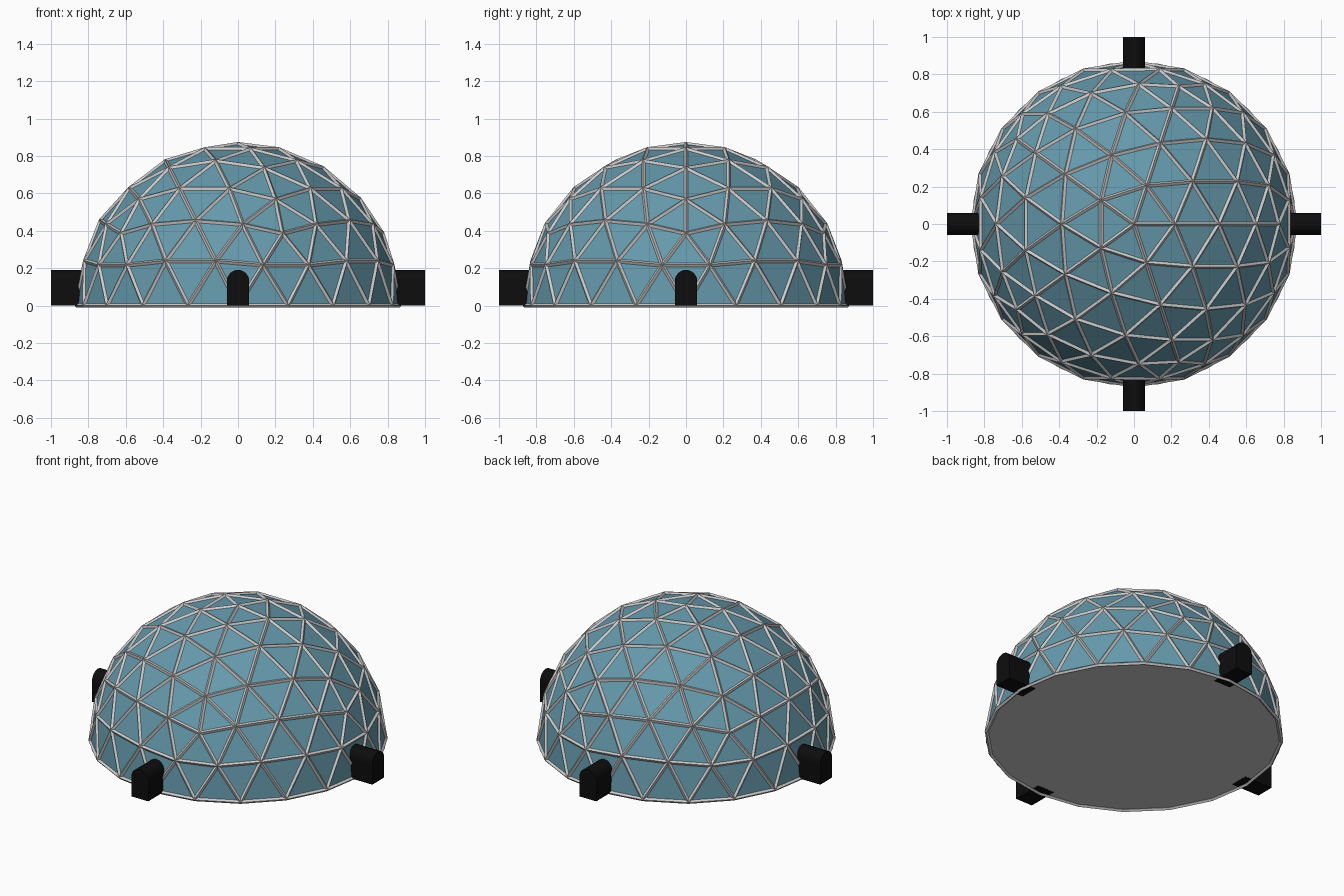
import bpy, bmesh
from math import pi, sin, cos
from mathutils import Matrix

if "Cube" in bpy.data.objects:
    bpy.data.objects.remove(bpy.data.objects["Cube"])

R = 0.863


def material(name, color):
    m = bpy.data.materials.new(name)
    m.diffuse_color = (*color, 1)
    m.use_nodes = True
    m.node_tree.nodes["Principled BSDF"].inputs["Base Color"].default_value = m.diffuse_color
    return m


def add_object(name, bm, mat=None):
    me = bpy.data.meshes.new(name)
    bm.normal_update()
    bm.to_mesh(me)
    bm.free()
    ob = bpy.data.objects.new(name, me)
    bpy.context.collection.objects.link(ob)
    if mat:
        me.materials.append(mat)
    return ob


def half_icosphere(radius):
    bm = bmesh.new()
    bmesh.ops.create_icosphere(bm, subdivisions=3, radius=radius)
    low = [v for v in bm.verts if v.co.z < -0.01]
    bmesh.ops.delete(bm, geom=low, context='VERTS')
    return bm


glass = material("glass_blue", (0.13, 0.32, 0.41))
black = material("tunnel_black", (0.004, 0.004, 0.004))

# Faceted glass panels
add_object("glass_panels", half_icosphere(R), glass)

# Raised lattice of struts along the panel edges
struts = add_object("strut_lattice", half_icosphere(R))
wire = struts.modifiers.new("struts", 'WIREFRAME')
wire.thickness = 0.023
wire.offset = 0
wire.use_even_offset = True
wire.use_boundary = True

# Floor disc
bm = bmesh.new()
bmesh.ops.create_circle(bm, cap_ends=True, segments=40, radius=0.867)
bmesh.ops.translate(bm, vec=(0, 0, 0.001), verts=bm.verts)
add_object("floor_disc", bm)

# Four arched entrance tunnels
W, SPRING, INNER, OUTER = 0.06, 0.13, 0.80, 1.0
arch = [(-W, 0), (W, 0)] + [(W * cos(pi * i / 16), SPRING + W * sin(pi * i / 16)) for i in range(17)]
for k, name in enumerate(("right", "back", "left", "front")):
    bm = bmesh.new()
    face = bm.faces.new([bm.verts.new((INNER, y, z)) for y, z in arch])
    out = bmesh.ops.extrude_face_region(bm, geom=[face])["geom"]
    bmesh.ops.translate(bm, vec=(OUTER - INNER, 0, 0),
                        verts=[g for g in out if isinstance(g, bmesh.types.BMVert)])
    bmesh.ops.recalc_face_normals(bm, faces=bm.faces)
    bm.transform(Matrix.Rotation(k * pi / 2, 4, 'Z'))
    add_object(name + "_tunnel", bm, black)
